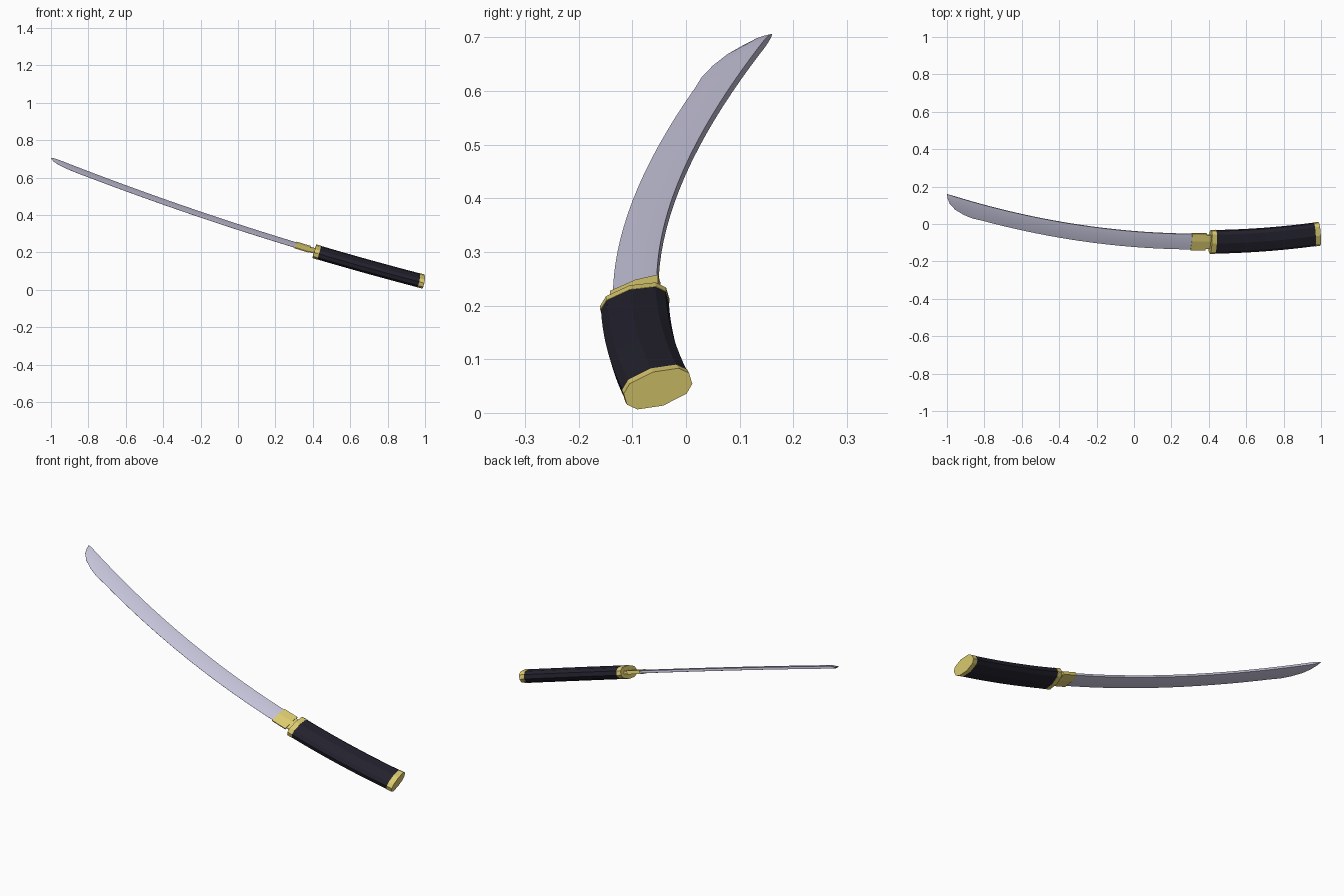
import bpy, bmesh
from mathutils import Vector

if "Cube" in bpy.data.objects:
    bpy.data.objects.remove(bpy.data.objects["Cube"])

# The whole sword lies in one tilted plane z = A + B*x + C*y
A, B, C = 0.3575, -0.30, 0.30
N = Vector((-B, -C, 1)).normalized()


def on_plane(x, y):
    return Vector((x, y, A + B * x + C * y))


def centre(x):
    """Curved centre line of the grip and collars."""
    return on_plane(x, -0.096 + 0.107 * (x - 0.35) ** 2)


def material(name, rgb):
    m = bpy.data.materials.new(name)
    m.diffuse_color = (*rgb, 1)
    m.use_nodes = True
    m.node_tree.nodes["Principled BSDF"].inputs["Base Color"].default_value = m.diffuse_color
    return m


STEEL = material("steel", (0.56, 0.55, 0.70))
GOLD = material("gold", (0.72, 0.60, 0.16))
BLACK = material("black grip", (0.017, 0.016, 0.027))


def loft(name, rings, mat):
    """Skin a list of equal rings and close both ends."""
    bm = bmesh.new()
    vr = [[bm.verts.new(p) for p in r] for r in rings]
    n = len(vr[0])
    for a, b in zip(vr, vr[1:]):
        for i in range(n):
            j = (i + 1) % n
            bm.faces.new((a[i], a[j], b[j], b[i]))
    bm.faces.new(vr[0])
    bm.faces.new(vr[-1])
    bmesh.ops.remove_doubles(bm, verts=bm.verts, dist=1e-5)
    bmesh.ops.recalc_face_normals(bm, faces=bm.faces)
    me = bpy.data.meshes.new(name)
    bm.to_mesh(me)
    bm.free()
    me.materials.append(mat)
    ob = bpy.data.objects.new(name, me)
    bpy.context.collection.objects.link(ob)
    return ob


def section(x, profile, scale=1.0):
    """Place a flat profile square to the centre line."""
    along = (centre(x + 0.01) - centre(x - 0.01)).normalized()
    wide = N.cross(along)
    return [centre(x) + wide * w * scale + N * t * scale for w, t in profile]


def sweep(name, x0, x1, steps, profile, mat, scale=1.0):
    xs = [x0 + (x1 - x0) * i / steps for i in range(steps + 1)]
    return loft(name, [section(x, profile, scale) for x in xs], mat)


# Ten-sided grip profile
half = [(0.064, -0.011), (0.064, 0.011), (0.048, 0.026), (0, 0.034), (-0.048, 0.026)]
grip = half + [(-w, -t) for w, t in half]
sweep("grip", 0.43, 0.966, 10, grip, BLACK, 0.98)
sweep("front_collar", 0.408, 0.434, 1, grip, GOLD)
sweep("pommel", 0.963, 0.99, 1, grip, GOLD)

# Blade collar: flat wedge, thick at the back of the blade
wedge = [(0.048, -0.009), (0.048, 0.009), (0.005, 0.011), (-0.047, 0.003),
         (-0.047, -0.003), (0.005, -0.011)]
sweep("blade_collar", 0.306, 0.384, 2, wedge, GOLD)
sweep("collar_neck", 0.38, 0.41, 1, wedge, GOLD, 0.8)


# Blade: spine, ridge and cutting edge lofted along x
def spine(x):
    return -0.053 + 0.117 * (x - 0.35) ** 2


tip = [(-0.865, 0.030), (-0.913, 0.050), (-0.957, 0.077), (-0.985, 0.108),
       (-0.996, 0.135), (-1.0, 0.160)]
stations = []
for i in range(17):
    x = 0.35 - 1.16 * i / 16
    stations.append((x, spine(x) - 0.083 - 0.004 * i / 16))
stations += tip
rings = []
for x, edge in stations:
    s = max(spine(x), edge + 0.0005)
    k = min(1, (s - edge) / 0.07)
    back, ridge, cut = on_plane(x, s), on_plane(x, s + (edge - s) * 0.45), on_plane(x, edge)
    b, r, c = N * 0.006 * k, N * 0.0085 * k, N * 0.0006
    rings.append([back - b, back + b, ridge + r, cut + c, cut - c, ridge - r])
blade = loft("blade", rings, STEEL)
bpy.context.view_layer.objects.active = blade
blade.select_set(True)
bpy.ops.object.shade_smooth_by_angle(angle=0.35)
